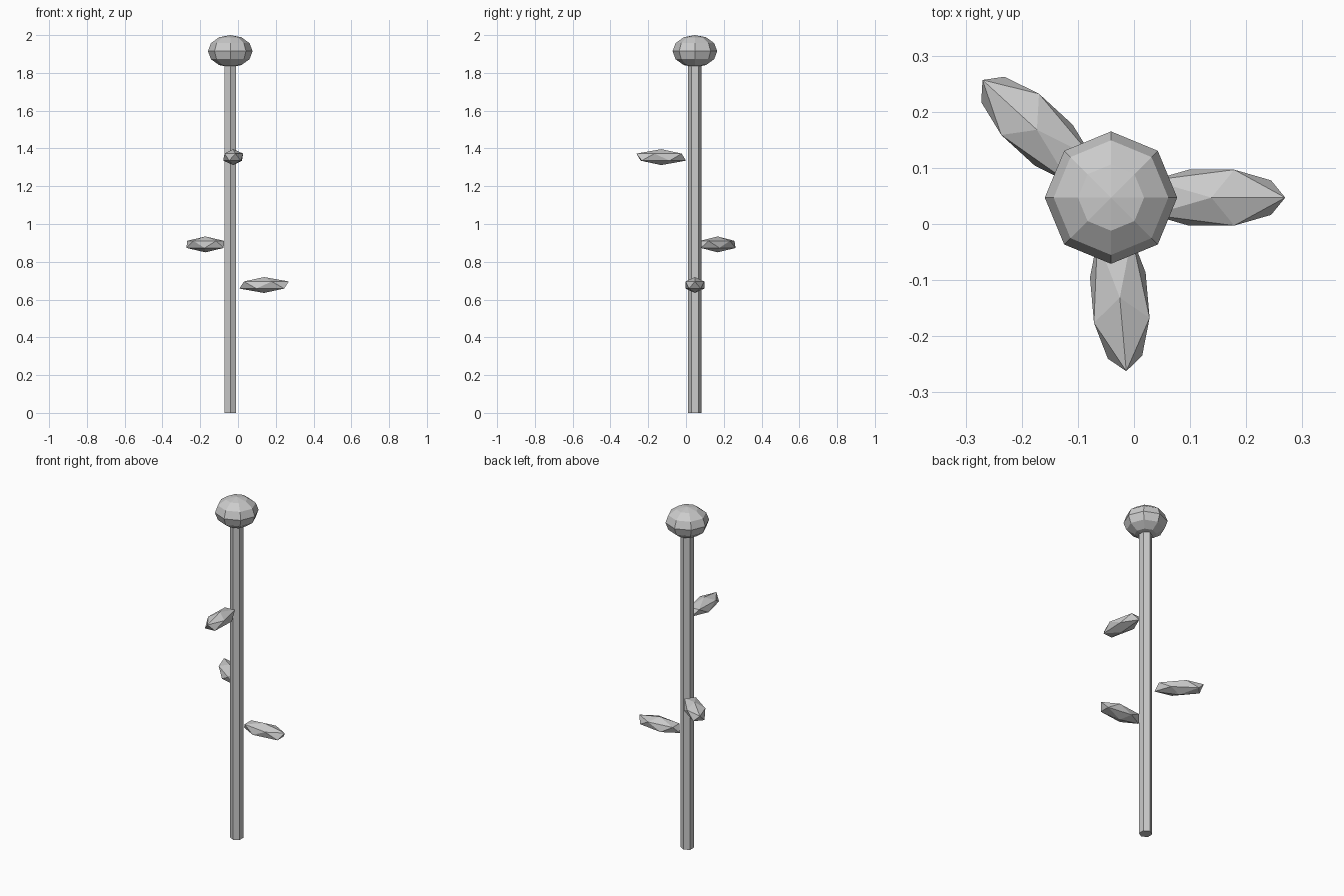
import bpy
import math

if "Cube" in bpy.data.objects:
    bpy.data.objects.remove(bpy.data.objects["Cube"])

CX, CY = -0.041, 0.047      # stem axis
LEAF_REACH = 0.179          # distance from stem axis to leaf centre
GOLDEN_ANGLE = 2.4

# Hexagonal stem
stem_height = 1.86
bpy.ops.mesh.primitive_cylinder_add(vertices=6, radius=0.036, depth=stem_height,
                                    location=(CX, CY, stem_height / 2))
bpy.context.object.name = "stem"

# Squashed faceted flower head
bpy.ops.mesh.primitive_uv_sphere_add(segments=8, ring_count=6, radius=1,
                                     location=(CX, CY, 1.915))
head = bpy.context.object
head.name = "flower_head"
head.scale = (0.118, 0.118, 0.085)

# Leaves spiralling around the stem
for i, z in enumerate((0.677, 0.892, 1.354)):
    angle = i * GOLDEN_ANGLE
    bpy.ops.mesh.primitive_ico_sphere_add(
        subdivisions=1, radius=1, rotation=(0, 0, angle),
        location=(CX + LEAF_REACH * math.cos(angle),
                  CY + LEAF_REACH * math.sin(angle), z))
    leaf = bpy.context.object
    leaf.name = f"leaf_{i + 1}"
    leaf.scale = (0.147, 0.0585, 0.042)
